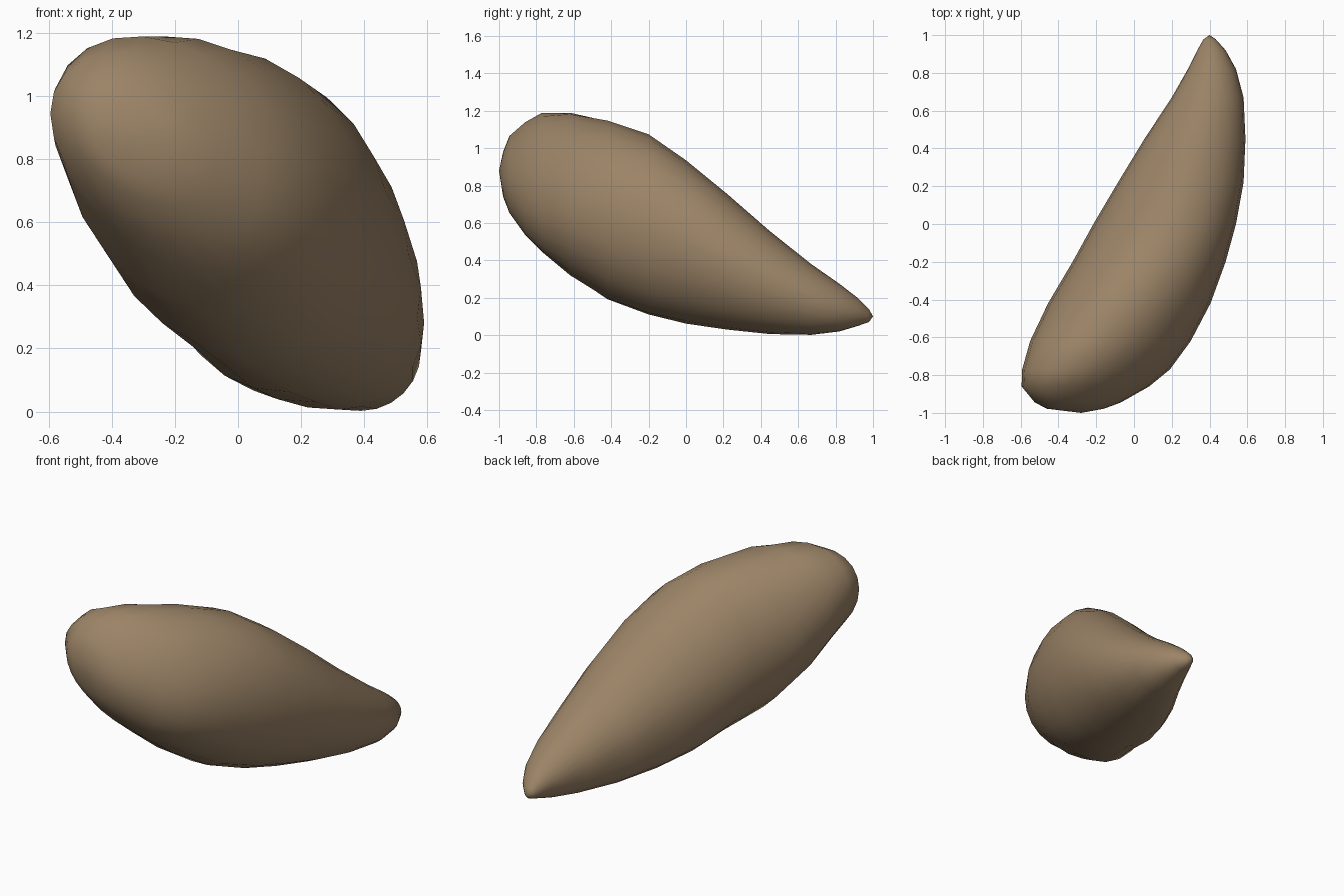
import bpy, bmesh, math

if "Cube" in bpy.data.objects:
    bpy.data.objects.remove(bpy.data.objects["Cube"])

SIDES = 24
# Cross-sections: y, x min, x max, z min, z max, skew (leans the oval left),
# belly (below 1 fills out the lower left corner)
SECTIONS = [
    (-0.978, -0.46, -0.16, 0.74, 0.98, -0.3, 1),
    (-0.945, -0.525, -0.07, 0.655, 1.065, -0.34, 1),
    (-0.86, -0.595, 0.08, 0.535, 1.14, -0.36, 1),
    (-0.77, -0.592, 0.19, 0.445, 1.19, -0.33, 1),
    (-0.62, -0.55, 0.30, 0.32, 1.19, -0.2, 1),
    (-0.42, -0.455, 0.405, 0.19, 1.15, -0.1, 1),
    (-0.20, -0.325, 0.485, 0.11, 1.075, -0.06, 1),
    (0.00, -0.215, 0.54, 0.062, 0.935, 0, 0.88),
    (0.22, -0.085, 0.58, 0.03, 0.755, 0, 0.74),
    (0.45, 0.055, 0.59, 0.006, 0.555, 0, 0.72),
    (0.67, 0.20, 0.58, 0.002, 0.38, 0, 0.76),
    (0.82, 0.285, 0.54, 0.02, 0.275, 0, 0.85),
    (0.92, 0.335, 0.485, 0.05, 0.198, 0, 0.95),
    (0.978, 0.368, 0.433, 0.07, 0.14, 0, 1),
]
BLUNT_END = (-0.28, -1.0, 0.88)
POINTED_END = (0.40, 1.0, 0.10)


def section_point(a, skew, belly):
    """Point on a unit oval, fuller at lower left, flatter at upper right."""
    c, s = math.cos(a), math.sin(a + skew)
    if c < 0 and s < 0:
        return -abs(c) ** belly, -abs(s) ** belly
    if c > 0 and s > 0:
        e = 1 + (1 - belly) * 0.35
        return c ** e, s ** e
    return c, s


# Seed-shaped body: oval rings lofted between two end points
bm = bmesh.new()
rings = []
for y, x0, x1, z0, z1, skew, belly in SECTIONS:
    ring = []
    for i in range(SIDES):
        u, v = section_point(2 * math.pi * i / SIDES, skew, belly)
        ring.append(bm.verts.new(((x0 + x1) / 2 + (x1 - x0) / 2 * u, y,
                                  (z0 + z1) / 2 + (z1 - z0) / 2 * v)))
    rings.append(ring)
for a, b in zip(rings, rings[1:]):
    for i in range(SIDES):
        j = (i + 1) % SIDES
        bm.faces.new((a[i], a[j], b[j], b[i]))
for ring, tip in ((rings[0], BLUNT_END), (rings[-1], POINTED_END)):
    pole = bm.verts.new(tip)
    for i in range(SIDES):
        bm.faces.new((ring[i], ring[(i + 1) % SIDES], pole))
bmesh.ops.recalc_face_normals(bm, faces=bm.faces)
for f in bm.faces:
    f.smooth = True

mesh = bpy.data.meshes.new("seed_body")
bm.to_mesh(mesh)
bm.free()
body = bpy.data.objects.new("seed_body", mesh)
bpy.context.collection.objects.link(body)

# Tan husk colour
husk = bpy.data.materials.new("tan_husk")
husk.diffuse_color = (0.33, 0.23, 0.135, 1)
husk.use_nodes = True
husk.node_tree.nodes["Principled BSDF"].inputs["Base Color"].default_value = husk.diffuse_color
mesh.materials.append(husk)
